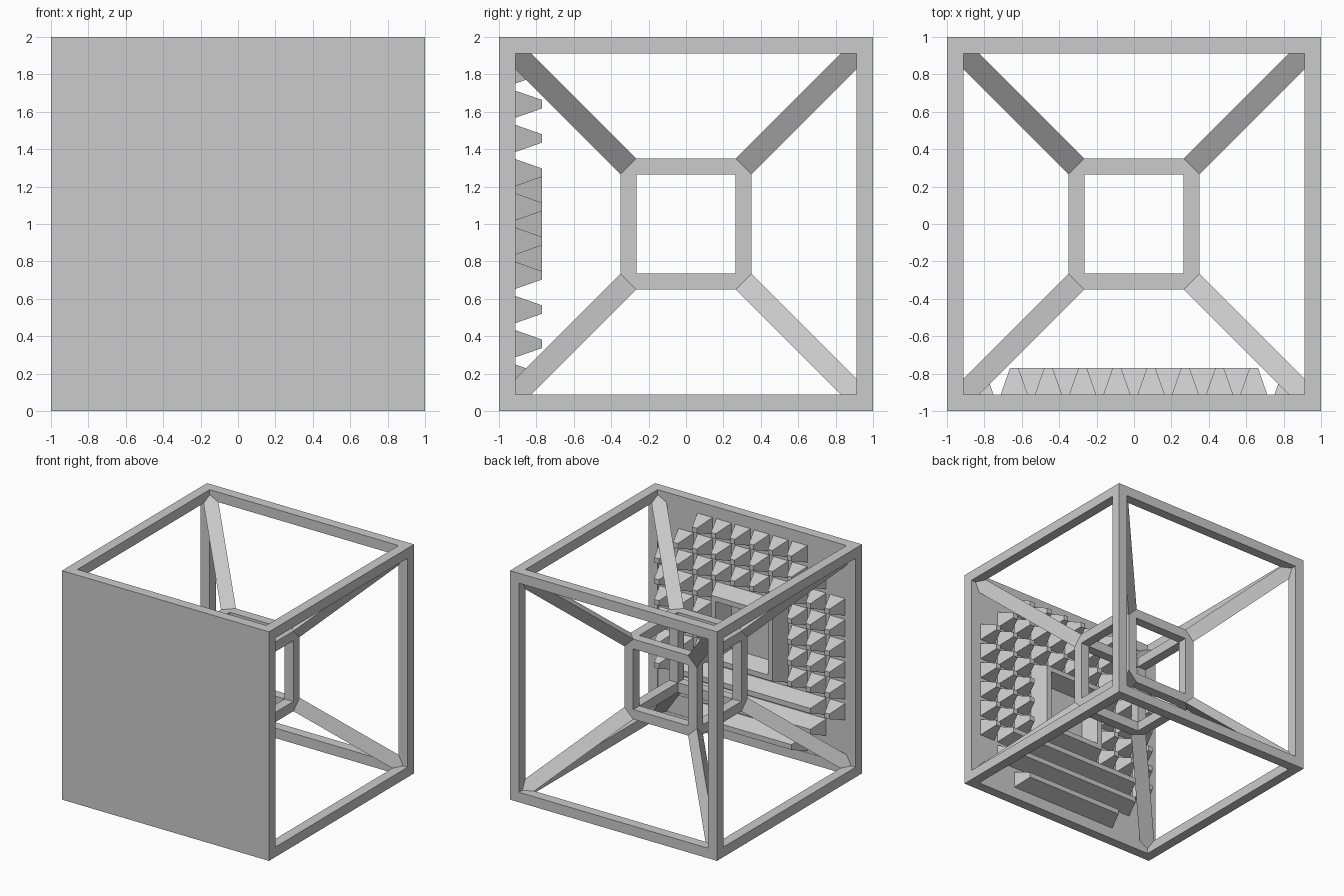
import bpy, bmesh
from mathutils import Vector

if "Cube" in bpy.data.objects:
    bpy.data.objects.remove(bpy.data.objects["Cube"])

grey = bpy.data.materials.new("plain_grey")
grey.use_nodes = True
grey.diffuse_color = (0.6, 0.6, 0.6, 1)
grey.node_tree.nodes["Principled BSDF"].inputs["Base Color"].default_value = (0.6, 0.6, 0.6, 1)

MID = Vector((0, 0, 1))      # centre of the cube
BAR = 0.0875                 # outer frame thickness
OPEN = 1 - BAR               # half width of the outer opening
BACK, TIP = -0.915, -0.77    # panel surface and wedge tips
PITCH, BASE, SLOPE = 0.183, 0.147, 0.051


def finish(name, bm):
    bmesh.ops.recalc_face_normals(bm, faces=bm.faces)
    mesh = bpy.data.meshes.new(name)
    bm.to_mesh(mesh)
    bm.free()
    mesh.materials.append(grey)
    obj = bpy.data.objects.new(name, mesh)
    bpy.context.collection.objects.link(obj)
    return obj


def add_box(bm, centre, size):
    verts = bmesh.ops.create_cube(bm, size=1)["verts"]
    bmesh.ops.scale(bm, vec=Vector(size), verts=verts)
    bmesh.ops.translate(bm, vec=Vector(centre), verts=verts)


def add_loft(bm, rings, caps=True):
    """Join successive rings of points with quads, optionally closing the ends."""
    loops = [[bm.verts.new(p) for p in ring] for ring in rings]
    n = len(loops[0])
    for a, b in zip(loops, loops[1:]):
        for i in range(n):
            j = (i + 1) % n
            bm.faces.new((a[i], a[j], b[j], b[i]))
    if caps:
        bm.faces.new(loops[0])
        bm.faces.new(loops[-1])


def rect(x, z, hw, hh, y):
    return [(x + sx * hw, y, z + sz * hh) for sx, sz in ((-1, -1), (1, -1), (1, 1), (-1, 1))]


def cube_frame(name, half, bar):
    """Twelve square bars along the edges of a cube."""
    bm = bmesh.new()
    mid, inner = half - bar / 2, 2 * (half - bar)
    for a in (-mid, mid):
        for b in (-mid, mid):
            add_box(bm, MID + Vector((0, a, b)), (2 * half, bar, bar))
            add_box(bm, MID + Vector((a, 0, b)), (bar, inner, bar))
            add_box(bm, MID + Vector((a, b, 0)), (bar, bar, inner))
    return finish(name, bm)


cube_frame("outer_frame", 1.0, BAR)
cube_frame("inner_frame", 0.35, 0.085)

# Triangular struts from the inner corners to the outer corners
bm = bmesh.new()
for sx in (-1, 1):
    for sy in (-1, 1):
        for sz in (-1, 1):
            rings = []
            for t in (0.35, 0.99):
                s = t - 0.085
                rings.append([MID + Vector((sx * x, sy * y, sz * z))
                              for x, y, z in ((t, t, s), (s, t, t), (t, s, t))])
            add_loft(bm, rings)
finish("corner_struts", bm)

# Front panel filling the opening
bm = bmesh.new()
add_box(bm, (0, (BACK - 1) / 2, 1), (2 * OPEN, BACK + 1, 2 * OPEN))
finish("front_panel", bm)


def add_wedge(bm, x, z, cells=1):
    """Truncated pyramid, stretched sideways over several grid cells."""
    hw, hh = (PITCH * (cells - 1) + BASE) / 2, BASE / 2
    add_loft(bm, [rect(x, z, hw, hh, BACK), rect(x, z, hw - SLOPE, hh - SLOPE, TIP)])


def cell(i):
    return (i - 4.5) * PITCH


# Small pyramids: rounded corners, empty middle
bm = bmesh.new()
for row in range(2, 10):
    edge = {8: 1, 9: 2}.get(row, 0)
    for col in range(edge, 10 - edge):
        in_middle = 3 <= row <= 6 and 3 <= col <= 6
        under_bar = row == 2 and 1 <= col <= 8
        if not in_middle and not under_bar:
            add_wedge(bm, cell(col), 1 + cell(row))
finish("foam_pyramids", bm)

# Long wedges along the bottom
bm = bmesh.new()
for row, cells in enumerate((6, 8, 8)):
    add_wedge(bm, 0, 1 + cell(row), cells)
finish("foam_bars", bm)

# Square wedge ring around the middle
bm = bmesh.new()
outer = 1.5 * PITCH + BASE / 2
inner = outer - BASE
profile = ((outer, BACK), (outer - SLOPE, TIP), (inner + SLOPE, TIP), (inner, BACK))
add_loft(bm, [rect(0, 1, r, r, y) for r, y in profile], caps=False)
finish("foam_ring", bm)
